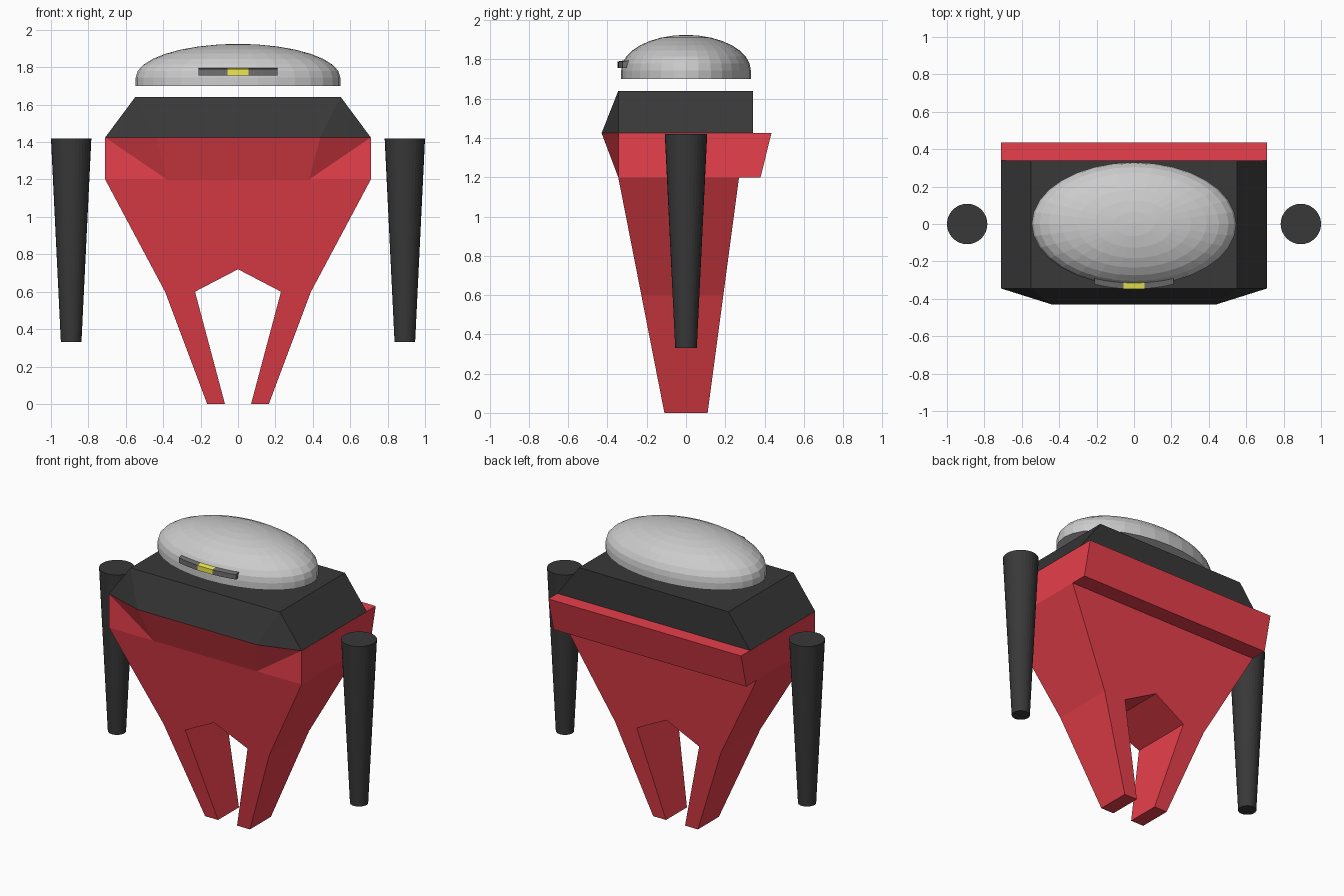
import bpy, bmesh, math

if "Cube" in bpy.data.objects:
    bpy.data.objects.remove(bpy.data.objects["Cube"])


def material(name, rgb):
    m = bpy.data.materials.new(name)
    m.diffuse_color = (*rgb, 1)
    m.use_nodes = True
    m.node_tree.nodes["Principled BSDF"].inputs["Base Color"].default_value = m.diffuse_color
    return m


RED = material("red", (0.8, 0.05, 0.07))
BLACK = material("black", (0.04, 0.04, 0.04))
DARK = material("dark_grey", (0.16, 0.16, 0.16))
YELLOW = material("yellow", (0.85, 0.82, 0.08))


def make(name, verts, faces, mat=None):
    bm = bmesh.new()
    vs = [bm.verts.new(v) for v in verts]
    for f in faces:
        bm.faces.new([vs[i] for i in f])
    bmesh.ops.recalc_face_normals(bm, faces=bm.faces)
    me = bpy.data.meshes.new(name)
    bm.to_mesh(me)
    bm.free()
    ob = bpy.data.objects.new(name, me)
    bpy.context.collection.objects.link(ob)
    if mat:
        me.materials.append(mat)
    return ob


def loft(name, rings, mat=None):
    """Closed solid skinned through equally long rings of points."""
    n = len(rings[0])
    faces = [tuple(range(n)), tuple(range(n * (len(rings) - 1), n * len(rings)))]
    for r in range(len(rings) - 1):
        for i in range(n):
            j = (i + 1) % n
            faces.append((r * n + i, r * n + j, (r + 1) * n + j, (r + 1) * n + i))
    return make(name, [p for ring in rings for p in ring], faces, mat)


# Legs and lower body: front profile, depth tapering towards the feet
half = [(0.71, 1.2), (0.39, 0.6), (0.165, 0), (0.07, 0), (0.23, 0.6)]
profile = half + [(0, 0.72)] + [(-x, z) for x, z in reversed(half)]
front = [(x, -0.11 - 0.235 * z / 1.2, z) for x, z in profile]
back = [(x, 0.11 + 0.16 * z / 1.2, z) for x, z in profile]
loft("legs", [front, back], RED)

# Waist block: pointed front, ledge at the back
ZW, ZC, ZT = 1.2, 1.425, 1.64
YF = -0.345
make("waist", [
    (-0.71, YF, ZW), (-0.38, YF, ZW), (0.38, YF, ZW), (0.71, YF, ZW), (0.71, 0.38, ZW), (-0.71, 0.38, ZW),
    (-0.71, YF, ZC), (-0.44, -0.43, ZC), (0.44, -0.43, ZC), (0.71, YF, ZC), (0.71, 0.435, ZC), (-0.71, 0.435, ZC)],
    [(0, 1, 2, 3, 4, 5), (6, 7, 8, 9, 10, 11), (0, 1, 6), (1, 7, 6), (1, 2, 8, 7),
     (2, 9, 8), (2, 3, 9), (3, 4, 10, 9), (4, 5, 11, 10), (5, 0, 6, 11)], RED)

# Shoulders: sloped black block
make("shoulders", [
    (-0.71, YF, ZC), (-0.44, -0.43, ZC), (0.44, -0.43, ZC), (0.71, YF, ZC), (0.71, 0.34, ZC), (-0.71, 0.34, ZC),
    (-0.55, YF, ZT), (0.55, YF, ZT), (0.55, 0.34, ZT), (-0.55, 0.34, ZT)],
    [(0, 1, 2, 3, 4, 5), (6, 7, 8, 9), (0, 1, 6), (1, 2, 7, 6), (2, 3, 7),
     (3, 4, 8, 7), (4, 5, 9, 8), (5, 0, 6, 9)], BLACK)

# Arms: tapered cylinders
for side, s in (("left", -1), ("right", 1)):
    bpy.ops.mesh.primitive_cone_add(vertices=32, radius1=0.055, radius2=0.108,
                                    depth=1.09, location=(s * 0.892, 0, 0.875))
    arm = bpy.context.object
    arm.name = side + "_arm"
    arm.data.materials.append(BLACK)

# Head: flattened dome with a short straight rim and flat underside
N = 32
levels = [(1, 1.70)]
for k in range(8):
    a = math.radians(90) * k / 8
    levels.append((math.cos(a), 1.745 + 0.18 * math.sin(a)))
levels.append((0.03, 1.925))
loft("head", [[(0.547 * r * math.cos(t), 0.33 * r * math.sin(t), z)
               for t in (2 * math.pi * i / N for i in range(N))] for r, z in levels])


# Visor: curved strip hugging the front of the head
def strip(name, x0, x1, mat, steps=4):
    rings = []
    for i in range(steps + 1):
        x = x0 + (x1 - x0) * i / steps
        c = math.sqrt(1 - (x / 0.56) ** 2)
        yo, yi = -0.348 * c, -0.315 * c
        rings.append([(x, yo, 1.757), (x, yo, 1.79), (x, yi, 1.795), (x, yi, 1.757)])
    loft(name, rings, mat)


strip("visor_left", -0.21, -0.055, DARK)
strip("visor_light", -0.055, 0.055, YELLOW)
strip("visor_right", 0.055, 0.21, DARK)
